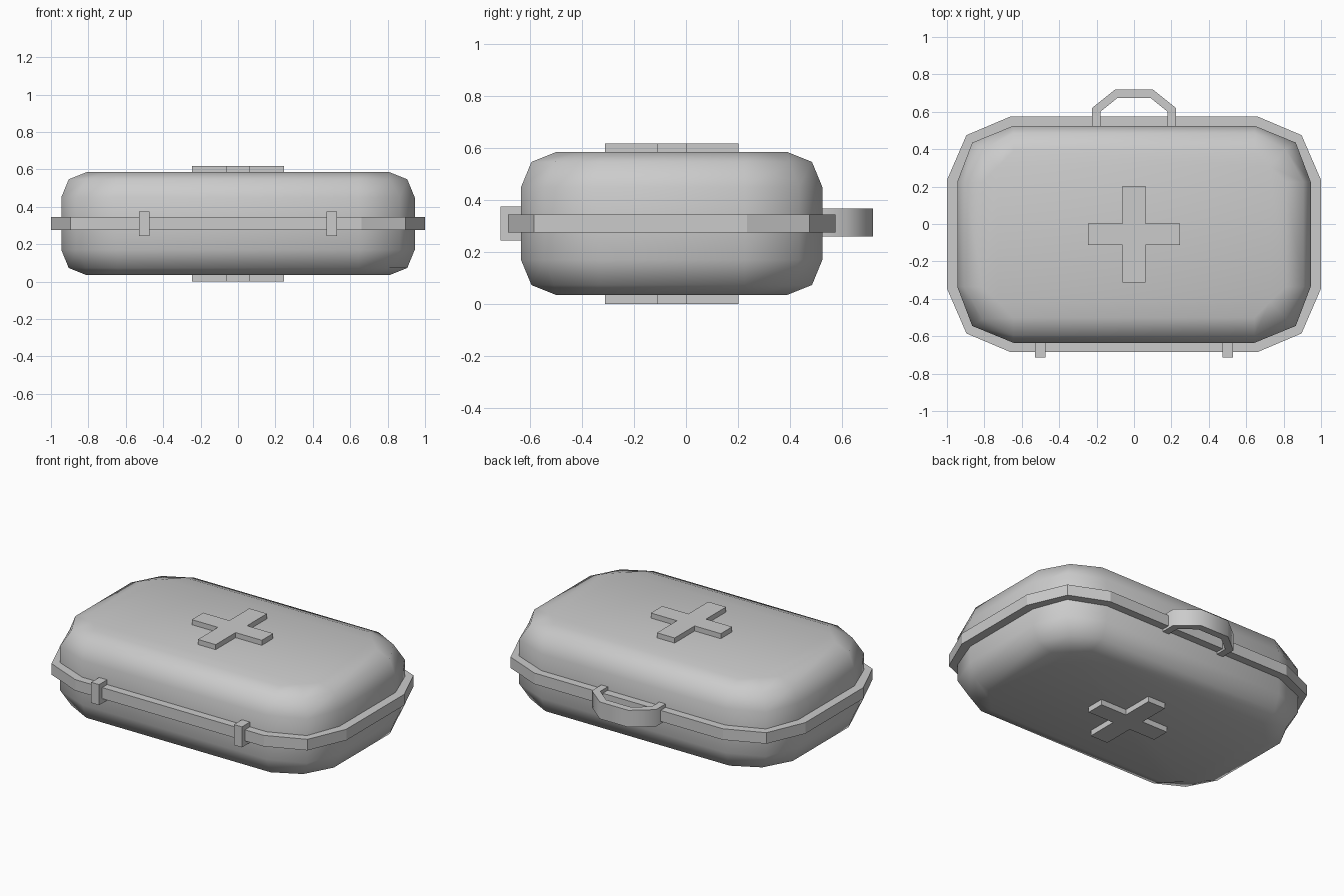
import bpy, bmesh, math

cube = bpy.data.objects.get("Cube")
if cube:
    bpy.data.objects.remove(cube)

CY = -0.055    # case centre in y
MID = 0.31     # seam height

grey = bpy.data.materials.new("light grey plastic")
grey.use_nodes = True
colour = (0.6, 0.6, 0.6, 1)
grey.diffuse_color = colour
grey.node_tree.nodes["Principled BSDF"].inputs["Base Color"].default_value = colour


def loft(name, rings, smooth=None):
    """Skin a stack of (z, outline) rings and cap both ends."""
    bm = bmesh.new()
    loops = [[bm.verts.new((x, y, z)) for x, y in pts] for z, pts in rings]
    n = len(loops[0])
    for a, b in zip(loops, loops[1:]):
        for i in range(n):
            j = (i + 1) % n
            bm.faces.new((a[i], a[j], b[j], b[i]))
    bm.faces.new(loops[0])
    bm.faces.new(loops[-1])
    bmesh.ops.recalc_face_normals(bm, faces=bm.faces)
    mesh = bpy.data.meshes.new(name)
    bm.to_mesh(mesh)
    bm.free()
    mesh.materials.append(grey)
    obj = bpy.data.objects.new(name, mesh)
    bpy.context.collection.objects.link(obj)
    if smooth:
        bpy.ops.object.select_all(action='DESELECT')
        obj.select_set(True)
        bpy.context.view_layer.objects.active = obj
        bpy.ops.object.shade_smooth_by_angle(angle=math.radians(smooth))
    return obj


def four_way(quarter):
    """Mirror a quarter outline into a full counter-clockwise one."""
    half = quarter + [(-x, y) for x, y in reversed(quarter)]
    full = half + [(-x, -y) for x, y in half]
    return [(x, y + CY) for x, y in full]


# Case shell: rounded in plan, bevelled towards top and bottom
side = four_way([(0.945, 0.28), (0.865, 0.49), (0.645, 0.58)])
shoulder = four_way([(0.905, 0.28), (0.812, 0.452), (0.645, 0.54)])
lid = four_way([(0.81, 0.28), (0.727, 0.362), (0.645, 0.445)])
levels = [(0.275, lid), (0.237, shoulder), (0.14, side)]
rings = [(MID - h, o) for h, o in levels] + [(MID + h, o) for h, o in reversed(levels)]
loft("case_shell", rings, 60)

# Rim band around the seam
rim = four_way([(1.0, 0.29), (0.896, 0.53), (0.66, 0.63)])
loft("rim_band", [(0.275, rim), (0.345, rim)])

# Raised crosses on the lid and the base
cross = four_way([(0.245, 0.057), (0.062, 0.057), (0.062, 0.257)])
loft("top_cross", [(0.55, cross), (0.617, cross)])
loft("bottom_cross", [(0.0, cross), (0.07, cross)])

# Front latches
for label, sx in (("left", 1), ("right", -1)):
    x0, x1 = sx * 0.5 - 0.028, sx * 0.5 + 0.028
    box = [(x0, -0.715), (x1, -0.715), (x1, -0.6), (x0, -0.6)]
    loft(label + "_latch", [(0.245, box), (0.375, box)])

# Carry handle on the back
outer = [(0.225, 0.5), (0.225, 0.62), (0.1, 0.72)]
inner = [(0.18, 0.5), (0.18, 0.6), (0.087, 0.675)]
outer += [(-x, y) for x, y in reversed(outer)]
inner += [(-x, y) for x, y in reversed(inner)]
grip = outer + inner[::-1]
loft("carry_handle", [(0.26, grip), (0.367, grip)], 60)
